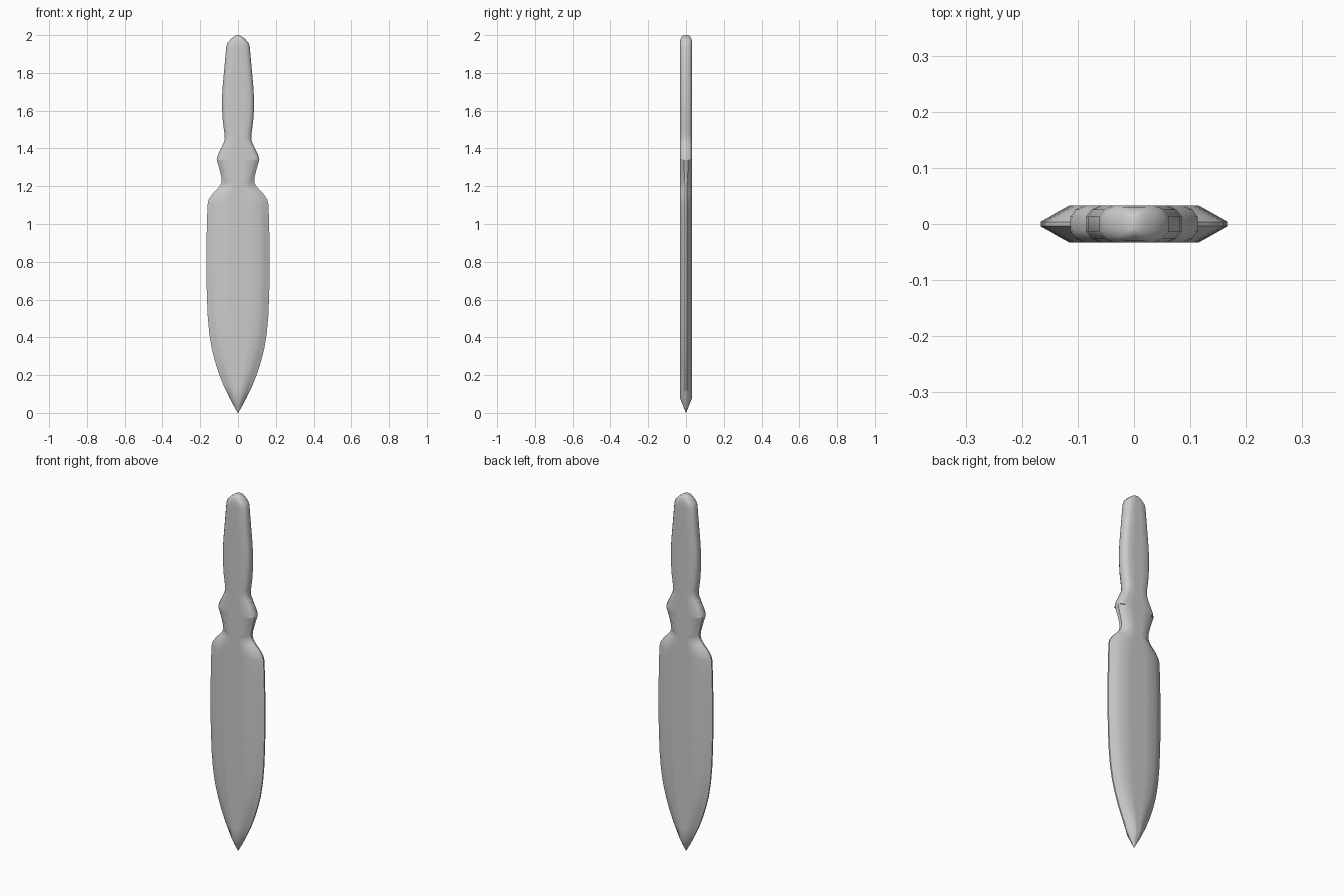
import bpy, bmesh, math

if "Cube" in bpy.data.objects:
    bpy.data.objects.remove(bpy.data.objects["Cube"])


def ring_points(w, f, t, e, bulge):
    """Closed section: edge at x=w (half height e), flat face to x=f (half height t)."""
    m = ((w + f) / 2 + bulge * (w - f), (t + e) / 2 + bulge * (t - e))
    quarter = [(w, e), m, (f, t), (f * 0.4, t)]
    half = quarter + [(-x, y) for x, y in reversed(quarter)]
    return half + [(-x, -y) for x, y in half]


def loft(name, sections, angle):
    """Skin (z, w, f, t, e, bulge) sections into one closed solid."""
    bm = bmesh.new()
    rings = []
    for z, *s in sections:
        rings.append([bm.verts.new((x, y, z)) for x, y in ring_points(*s)])
    n = len(rings[0])
    for a, b in zip(rings, rings[1:]):
        for i in range(n):
            j = (i + 1) % n
            bm.faces.new((a[i], a[j], b[j], b[i]))
    bm.faces.new(rings[0][::-1])
    bm.faces.new(rings[-1])
    bmesh.ops.recalc_face_normals(bm, faces=bm.faces[:])
    mesh = bpy.data.meshes.new(name)
    bm.to_mesh(mesh)
    bm.free()
    ob = bpy.data.objects.new(name, mesh)
    bpy.context.collection.objects.link(ob)
    bpy.ops.object.select_all(action='DESELECT')
    ob.select_set(True)
    bpy.context.view_layer.objects.active = ob
    bpy.ops.object.shade_smooth_by_angle(angle=math.radians(angle))
    return ob


T = 0.033

# Blade: pointed outline with a straight bevel along both edges
blade_outline = [(0.08, 0.045), (0.14, 0.074), (0.2, 0.098), (0.27, 0.121),
                 (0.34, 0.139), (0.42, 0.152), (0.52, 0.161), (0.67, 0.166),
                 (0.88, 0.167), (1.03, 0.164), (1.11, 0.160), (1.13, 0.155),
                 (1.16, 0.134), (1.185, 0.110), (1.205, 0.094)]
blade = [(0.0, 0.001, 0.0005, 0.001, 0.0005, 0),
         (0.04, 0.024, 0.010, 0.017, 0.002, 0)]
blade += [(z, w, max(w - 0.052, w * 0.4), T, 0.004, 0) for z, w in blade_outline]
# Neck flaring out to the guard
blade += [(z, w, w - 0.03, T, e, 0) for z, w, e in
          [(1.225, 0.086, 0.007), (1.245, 0.087, 0.008),
           (1.29, 0.098, 0.010), (1.34, 0.113, 0.012)]]
loft("blade", blade, 45)

# Handle: softly rounded grip with a domed end
grip = [(1.34, 0.113), (1.36, 0.109), (1.40, 0.090), (1.43, 0.076), (1.45, 0.070),
        (1.48, 0.072), (1.54, 0.080), (1.60, 0.084), (1.66, 0.085), (1.73, 0.081),
        (1.84, 0.071), (1.94, 0.062)]
handle = [(z, w, w - 0.024, T, 0.013, 0.12) for z, w in grip]
handle += [(1.96, 0.055, 0.034, T, 0.012, 0.12),
           (1.98, 0.037, 0.020, 0.029, 0.010, 0.12),
           (1.993, 0.020, 0.010, 0.022, 0.008, 0.12),
           (2.0, 0.006, 0.003, 0.012, 0.004, 0.12)]
loft("handle", handle, 50)
